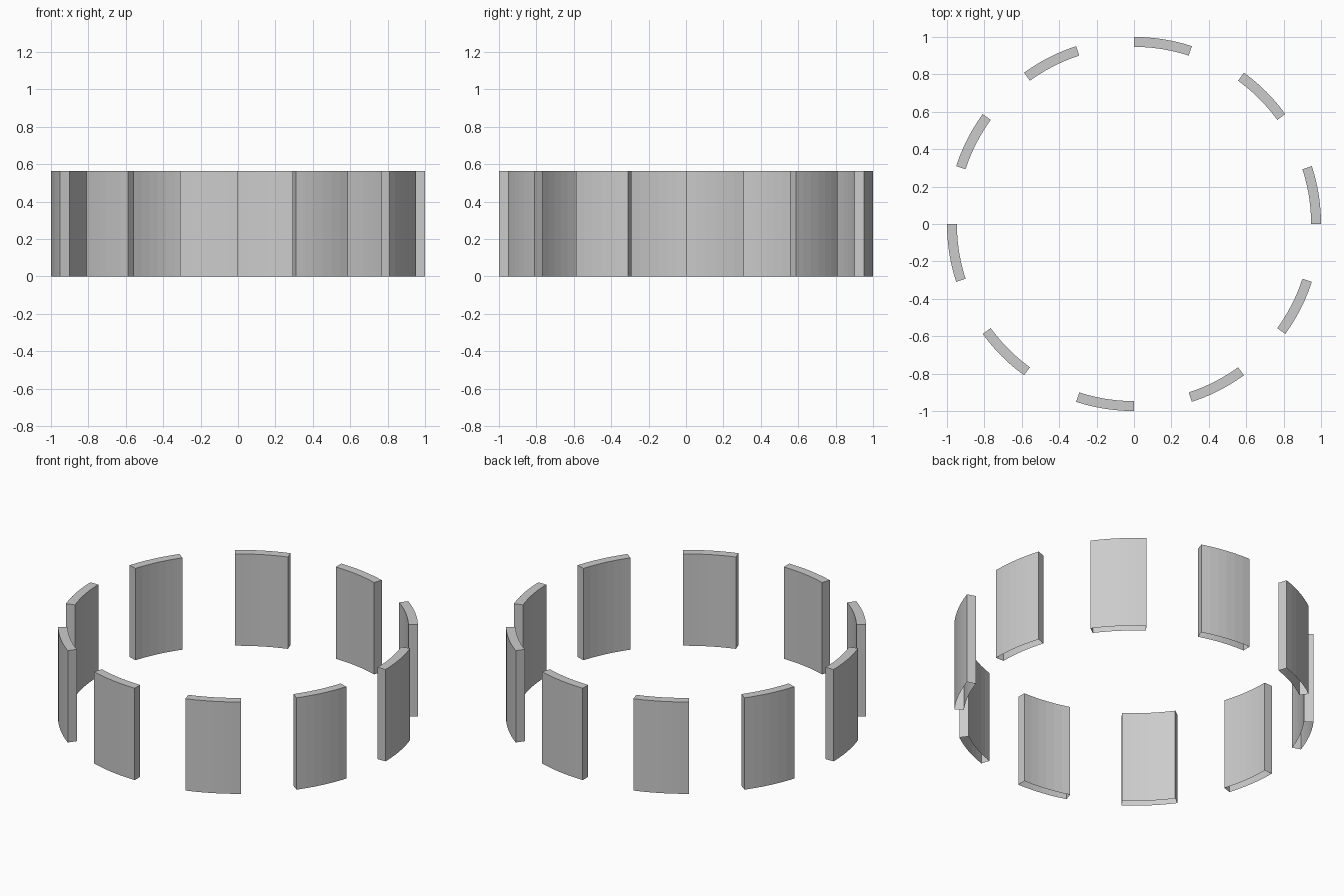
import bpy, bmesh
from math import radians, cos, sin

if "Cube" in bpy.data.objects:
    bpy.data.objects.remove(bpy.data.objects["Cube"])

R_OUT, R_IN, HEIGHT = 1.0, 0.947, 0.563
COUNT, ARC, STEPS = 10, 18, 6


def curved_panel(name, start):
    """Thin arc-shaped shell: walls and top cap, open underneath."""
    bm = bmesh.new()
    angles = [radians(start + ARC * i / STEPS) for i in range(STEPS + 1)]
    outline = [(R_OUT, a) for a in angles] + [(R_IN, a) for a in reversed(angles)]
    low, high = ([bm.verts.new((r * cos(a), r * sin(a), z)) for r, a in outline]
                 for z in (0, HEIGHT))
    n = len(outline)
    # side walls
    for i in range(n):
        j = (i + 1) % n
        bm.faces.new((low[i], low[j], high[j], high[i]))
    # top cap, one quad per facet
    for i in range(STEPS):
        bm.faces.new((high[i], high[i + 1], high[n - 2 - i], high[n - 1 - i]))
    mesh = bpy.data.meshes.new(name)
    bm.to_mesh(mesh)
    bm.free()
    obj = bpy.data.objects.new(name, mesh)
    bpy.context.collection.objects.link(obj)


# ring of evenly spaced panels
for k in range(COUNT):
    curved_panel(f"curved_panel_{k + 1}", k * 360 / COUNT)
